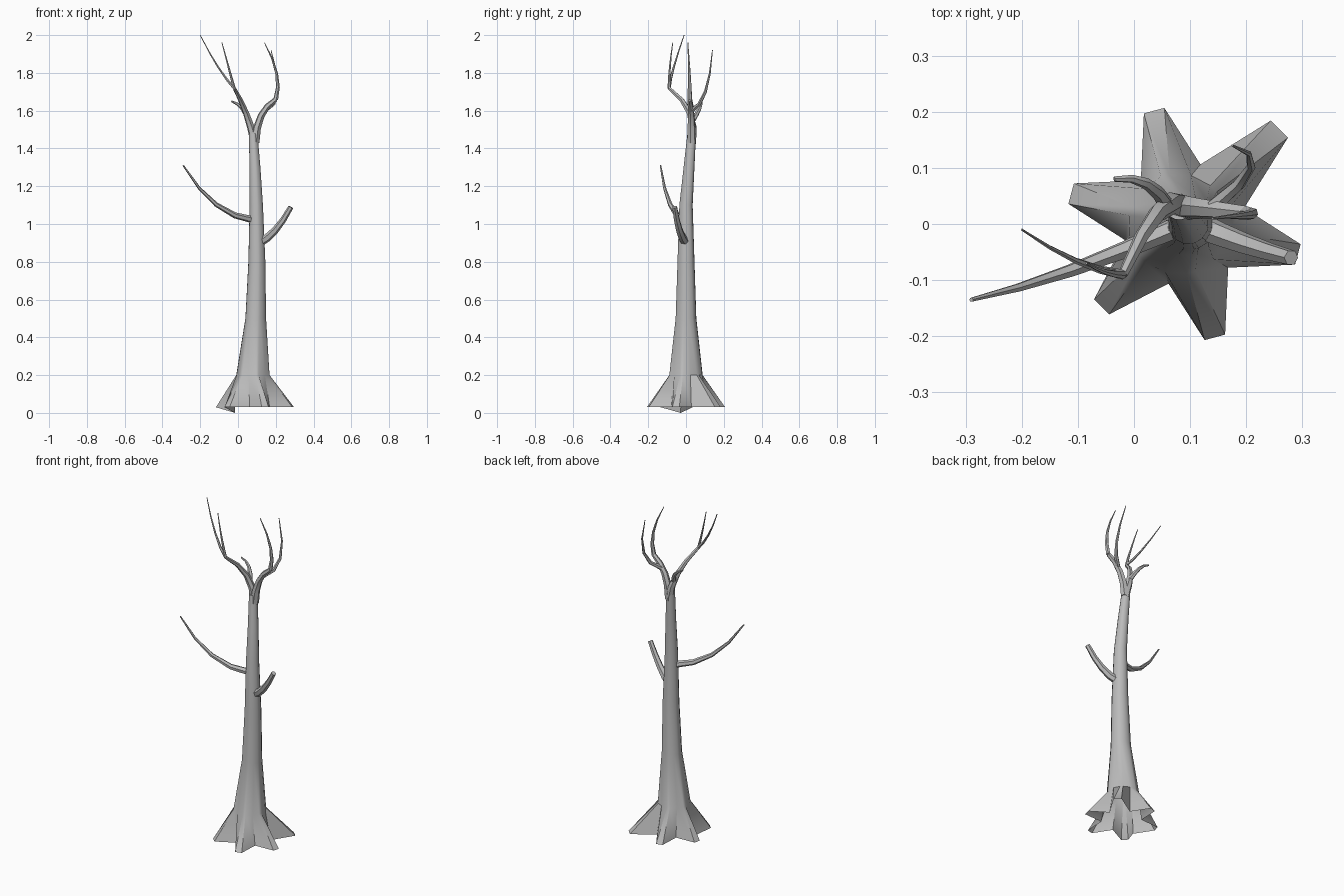
import bpy, bmesh, math
from mathutils import Vector

cube = bpy.data.objects.get("Cube")
if cube:
    bpy.data.objects.remove(cube)

GREY = (0.5, 0.5, 0.5, 1)
bark = bpy.data.materials.new("grey_bark")
bark.use_nodes = True
bark.diffuse_color = GREY
bark.node_tree.nodes["Principled BSDF"].inputs["Base Color"].default_value = GREY


def loft(name, rings, closed_start):
    """Skin a list of equal-length point rings into one smooth object."""
    bm = bmesh.new()
    loops = [[bm.verts.new(point) for point in ring] for ring in rings]
    for low, high in zip(loops, loops[1:]):
        for i in range(len(low)):
            bm.faces.new((low[i - 1], low[i], high[i], high[i - 1]))
    if closed_start:
        bm.faces.new(loops[0])
    bm.faces.new(loops[-1])
    bmesh.ops.recalc_face_normals(bm, faces=bm.faces[:])
    mesh = bpy.data.meshes.new(name)
    bm.to_mesh(mesh)
    bm.free()
    mesh.materials.append(bark)
    obj = bpy.data.objects.new(name, mesh)
    bpy.context.collection.objects.link(obj)
    bpy.ops.object.select_all(action="DESELECT")
    obj.select_set(True)
    bpy.context.view_layer.objects.active = obj
    bpy.ops.object.shade_smooth_by_angle(angle=math.radians(45))


def branch(name, start, bend, end, thick, thin, sides=6, steps=4):
    """Sweep a tapering tube along an arc from start to end, pulled towards bend."""
    start, bend, end = Vector(start), Vector(bend), Vector(end)
    side = (bend - start).orthogonal()
    rings = []
    for step in range(steps + 1):
        t = step / steps
        centre = start.lerp(bend, t).lerp(bend.lerp(end, t), t)
        along = (bend - start).lerp(end - bend, t).normalized()
        side = (side - along * side.dot(along)).normalized()
        across = along.cross(side)
        radius = thick + (thin - thick) * t
        turns = [math.tau * i / sides for i in range(sides)]
        rings.append([centre + radius * (side * math.cos(a) + across * math.sin(a))
                      for a in turns])
    loft(name, rings, True)


def trunk():
    """Six blunt roots around an open foot, rising into a tapering, leaning stem."""
    angles, foot = [], []
    for root in range(6):
        middle = math.radians(105 - 60 * root)
        reach = 0.24 if root == 1 else 0.21
        hollow_height = 0 if root == 4 else 0.03    # one hollow sinks into the ground
        corners = [(middle + 0.09, reach, 0.03), (middle - 0.09, reach, 0.03),
                   (middle - math.radians(30), 0.11, hollow_height)]
        for angle, distance, height in corners:
            angles.append(angle)
            foot.append((0.09 + distance * math.cos(angle),
                         distance * math.sin(angle), height))
    rings = [foot]
    for z in (0.2, 0.5, 0.8, 1.1, 1.3, 1.48):
        x = 0.1 - 0.05 * (z - 0.85) ** 2
        y = 0.08 * max(0, z - 1.1)
        radius = 0.072 - 0.033 * z + max(0, 0.5 - z) * 0.08
        rings.append([(x + radius * math.cos(a), y + radius * math.sin(a), z)
                      for a in angles])
    loft("trunk", rings, False)


trunk()

# Side branches on the trunk
branch("long_side_branch", (0.09, 0, 1.02), (-0.13, -0.1, 1.04), (-0.29, -0.135, 1.31),
       thick=0.02, thin=0.004)
branch("short_side_branch", (0.11, 0, 0.9), (0.2, -0.04, 0.94), (0.28, -0.06, 1.09),
       thick=0.024, thin=0.014)

# Crown: two limbs from one fork, each splitting again
fork = (0.09, 0.03, 1.43)
right_fork = (0.2, 0.02, 1.66)
left_fork = (-0.02, -0.09, 1.72)

branch("right_limb", fork, (0.1, 0.03, 1.6), right_fork, thick=0.024, thin=0.013)
branch("right_front_twig", right_fork, (0.24, 0.02, 1.78), (0.14, 0.01, 1.96),
       thick=0.013, thin=0.002)
branch("right_back_twig", (0.14, 0.03, 1.6), (0.26, 0.12, 1.64), (0.175, 0.14, 1.92),
       thick=0.014, thin=0.002)

branch("left_limb", fork, (0.05, 0.07, 1.6), left_fork, thick=0.024, thin=0.009)
branch("left_outer_twig", left_fork, (-0.1, -0.08, 1.8), (-0.2, -0.01, 2),
       thick=0.009, thin=0.002)
branch("left_inner_twig", left_fork, (-0.05, -0.09, 1.83), (-0.085, -0.07, 1.96),
       thick=0.008, thin=0.002)
branch("left_stub", (0.06, 0.03, 1.54), (0.03, 0.09, 1.63), (-0.035, 0.08, 1.65),
       thick=0.015, thin=0.005)
